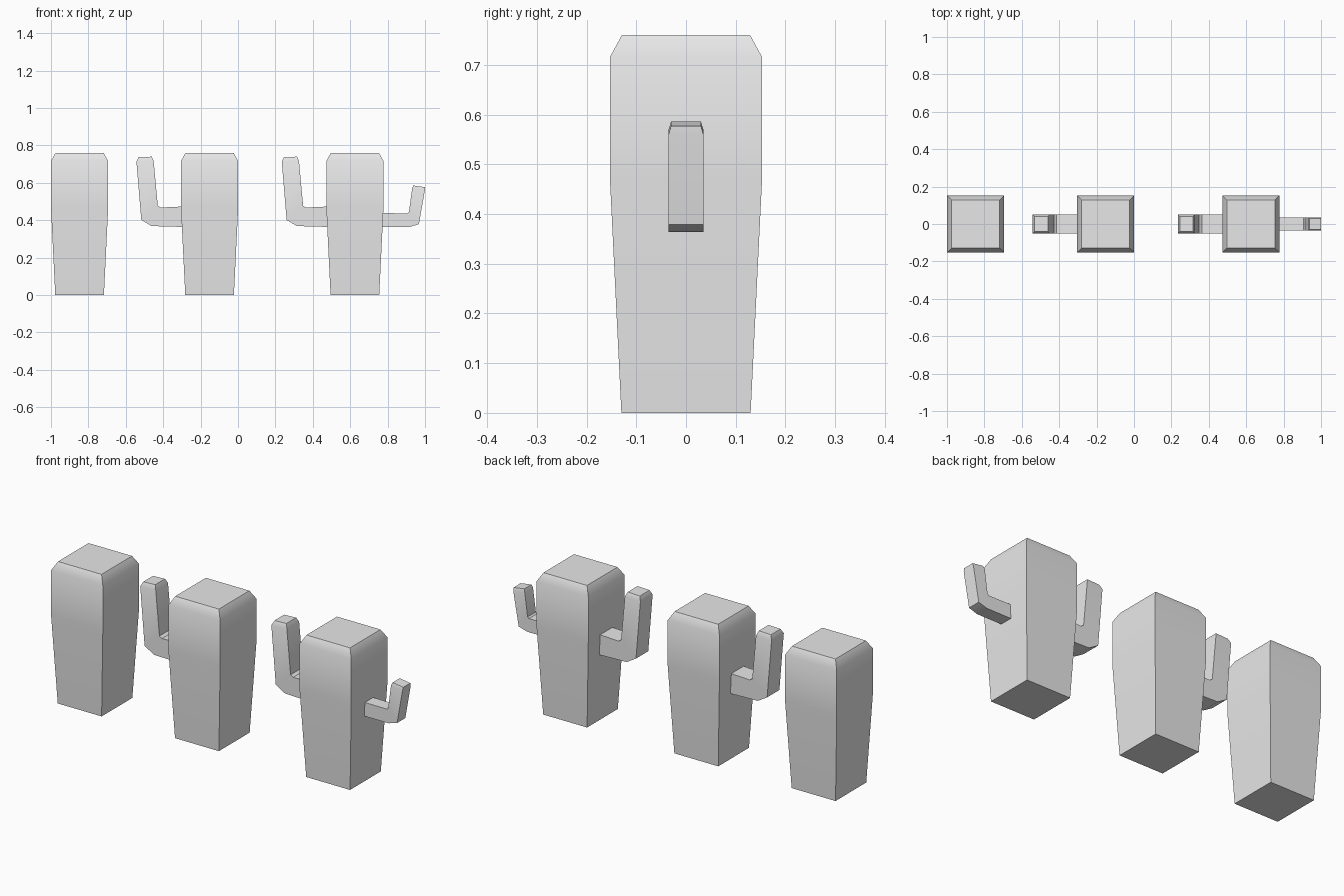
import bpy
import bmesh
import math

cube = bpy.data.objects.get("Cube")
if cube:
    bpy.data.objects.remove(cube, do_unlink=True)

# One plain grey for everything
grey = bpy.data.materials.new("plain_grey")
grey.use_nodes = True
grey.diffuse_color = (0.8, 0.8, 0.8, 1)
grey.node_tree.nodes["Principled BSDF"].inputs["Base Color"].default_value = (0.8, 0.8, 0.8, 1)


def loft(name, rings, x):
    """Skin four-cornered rings into a closed solid standing at x."""
    bm = bmesh.new()
    loops = [[bm.verts.new(co) for co in ring] for ring in rings]
    for a, b in zip(loops, loops[1:]):
        for i in range(4):
            j = (i + 1) % 4
            bm.faces.new((a[i], a[j], b[j], b[i]))
    bm.faces.new(loops[0])
    bm.faces.new(loops[-1])
    bmesh.ops.recalc_face_normals(bm, faces=bm.faces)
    mesh = bpy.data.meshes.new(name)
    bm.to_mesh(mesh)
    bm.free()
    mesh.materials.append(grey)
    mesh.polygons.foreach_set("use_smooth", [True] * len(mesh.polygons))
    mesh.set_sharp_from_angle(angle=math.radians(30))
    obj = bpy.data.objects.new(name, mesh)
    obj.location.x = x
    bpy.context.collection.objects.link(obj)
    return obj


def trunk(name, x):
    """Tapered square trunk with a bevelled top: (half width, height)."""
    levels = [(0.13, 0), (0.153, 0.47), (0.153, 0.716), (0.129, 0.76)]
    rings = [[(-w, -w, z), (w, -w, z), (w, w, z), (-w, w, z)] for w, z in levels]
    loft(name, rings, x)


def arm(name, x, sections):
    """Bent arm: (outer point, inner point, half depth) for each section."""
    rings = []
    for (ox, oz), (ix, iz), d in sections:
        rings.append([(ox, -d, oz), (ix, -d, iz), (ix, d, iz), (ox, d, oz)])
    loft(name, rings, x)


# Raised arm reaching to -x, measured from the trunk centre
big_arm = [
    ((-0.13, 0.364), (-0.13, 0.474), 0.052),
    ((-0.31, 0.369), (-0.262, 0.468), 0.052),
    ((-0.365, 0.402), (-0.277, 0.478), 0.052),
    ((-0.391, 0.713), (-0.299, 0.716), 0.052),
    ((-0.380, 0.737), (-0.309, 0.740), 0.041),
]
# Short arm reaching to +x
small_arm = [
    ((0.13, 0.364), (0.13, 0.438), 0.035),
    ((0.292, 0.364), (0.281, 0.437), 0.035),
    ((0.342, 0.379), (0.289, 0.444), 0.035),
    ((0.374, 0.560), (0.306, 0.570), 0.035),
    ((0.375, 0.577), (0.312, 0.586), 0.030),
]

# Three cacti in a row: armless, one arm, two arms
for name, x in (("plain", -0.847), ("one_arm", -0.152), ("two_arm", 0.625)):
    trunk(name + "_cactus_trunk", x)
    if name != "plain":
        arm(name + "_cactus_right_arm", x, big_arm)
    if name == "two_arm":
        arm(name + "_cactus_left_arm", x, small_arm)
